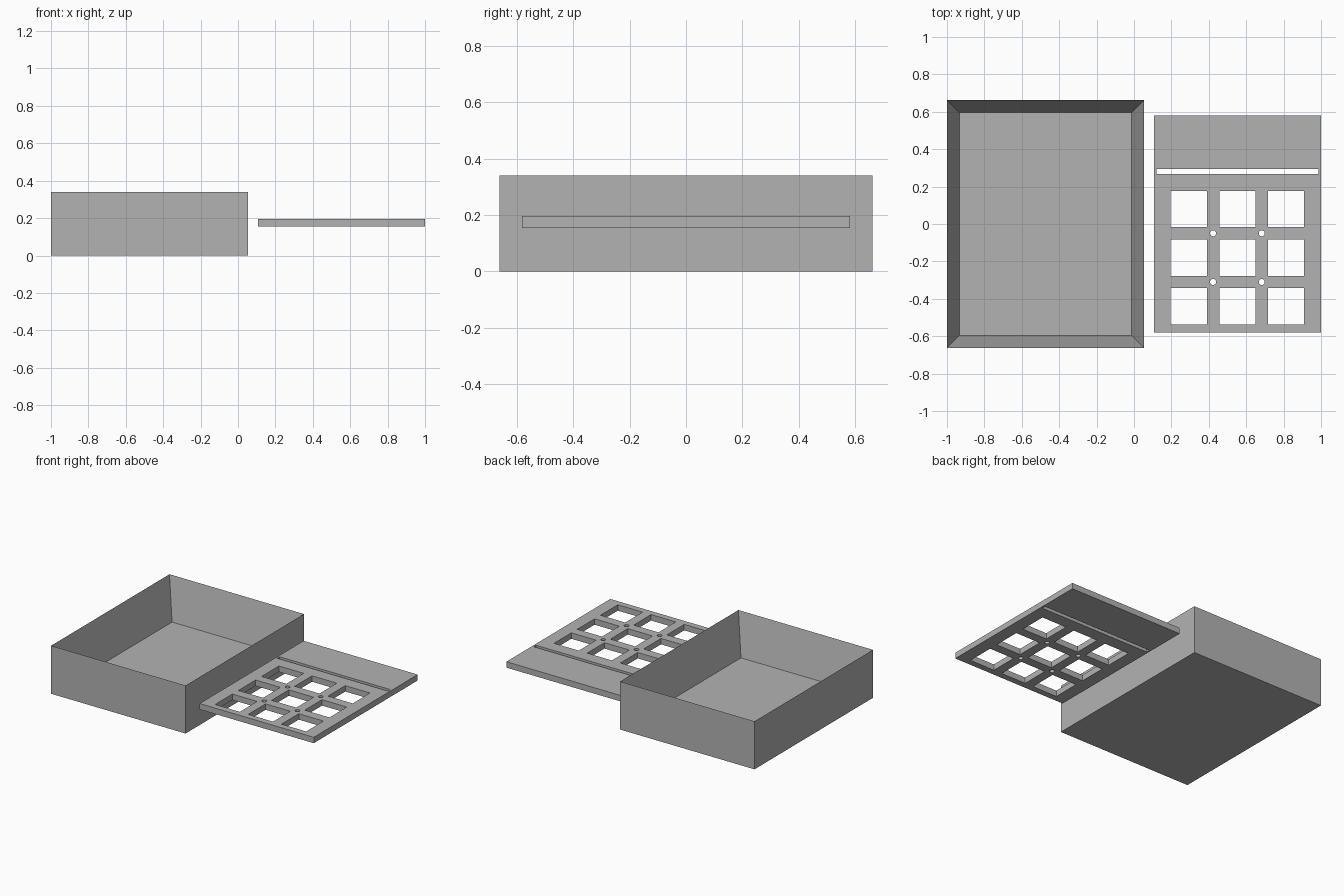
import bpy
import bmesh
from math import cos, sin, tau
from mathutils import Vector

default_cube = bpy.data.objects.get("Cube")
if default_cube:
    bpy.data.objects.remove(default_cube, do_unlink=True)

grey = bpy.data.materials.new("plain grey")
grey.use_nodes = True
colour = (0.45, 0.45, 0.45, 1)
grey.diffuse_color = colour
grey.node_tree.nodes["Principled BSDF"].inputs["Base Color"].default_value = colour


def rectangle(x0, x1, y0, y1):
    return [(x0, y0), (x1, y0), (x1, y1), (x0, y1)]


def square(x, y, half):
    return rectangle(x - half, x + half, y - half, y + half)


def circle(x, y, radius, sides=24):
    return [(x + radius * cos(tau * i / sides), y + radius * sin(tau * i / sides))
            for i in range(sides)]


def link(name, mesh):
    obj = bpy.data.objects.new(name, mesh)
    bpy.context.collection.objects.link(obj)
    mesh.materials.append(grey)
    return obj


def open_box(name, x0, x1, half_y, height, wall, floor):
    """Solid block whose top is inset and pushed down to form the cavity."""
    bm = bmesh.new()
    base = bm.faces.new([bm.verts.new((x, y, 0))
                         for x, y in rectangle(x0, x1, -half_y, half_y)])
    raised = bmesh.ops.extrude_face_region(bm, geom=[base], use_keep_orig=True)["geom"]
    bmesh.ops.translate(bm, vec=(0, 0, height),
                        verts=[v for v in raised if isinstance(v, bmesh.types.BMVert)])
    bmesh.ops.recalc_face_normals(bm, faces=bm.faces[:])
    top = max(bm.faces, key=lambda f: f.calc_center_median().z)
    bmesh.ops.inset_region(bm, faces=[top], thickness=wall, use_even_offset=True)
    bmesh.ops.translate(bm, vec=(0, 0, floor - height), verts=top.verts[:])
    mesh = bpy.data.meshes.new(name)
    bm.to_mesh(mesh)
    bm.free()
    return link(name, mesh)


def pierced_plate(name, outlines, z0, z1):
    """Filled flat curve: the first outline is the edge, the others are holes."""
    curve = bpy.data.curves.new(name, "CURVE")
    curve.dimensions = "2D"
    curve.fill_mode = "BOTH"
    curve.extrude = (z1 - z0) / 2
    for outline in outlines:
        spline = curve.splines.new("POLY")
        spline.points.add(len(outline) - 1)
        for point, (x, y) in zip(spline.points, outline):
            point.co = (x, y, 0, 1)
        spline.use_cyclic_u = True
    obj = link(name, curve)
    bpy.ops.object.select_all(action="DESELECT")
    obj.select_set(True)
    bpy.context.view_layer.objects.active = obj
    bpy.ops.object.convert(target="MESH")
    obj = bpy.context.view_layer.objects.active
    bm = bmesh.new()
    bm.from_mesh(obj.data)
    bmesh.ops.remove_doubles(bm, verts=bm.verts[:], dist=0.0001)
    bmesh.ops.translate(bm, vec=Vector((0, 0, (z0 + z1) / 2)), verts=bm.verts[:])
    bmesh.ops.recalc_face_normals(bm, faces=bm.faces[:])
    bm.to_mesh(obj.data)
    bm.free()
    obj.data.shade_flat()
    return obj


# Open tray with thick walls
open_box("box_tray", -1.0, 0.053, 0.662, 0.34, 0.067, 0.045)

# Lid: outer edge, long slot, three by three windows, four pin holes
pitch, centre_x, centre_y = 0.26, 0.553, -0.18
outlines = [rectangle(0.107, 1.0, -0.581, 0.581),
            rectangle(0.12, 0.987, 0.267, 0.294)]
for i in (-1, 0, 1):
    for j in (-1, 0, 1):
        outlines.append(square(centre_x + i * pitch, centre_y + j * pitch, 0.097))
for i in (-0.5, 0.5):
    for j in (-0.5, 0.5):
        outlines.append(circle(centre_x + i * pitch, centre_y + j * pitch, 0.016))
pierced_plate("grid_lid", outlines, 0.154, 0.196)
